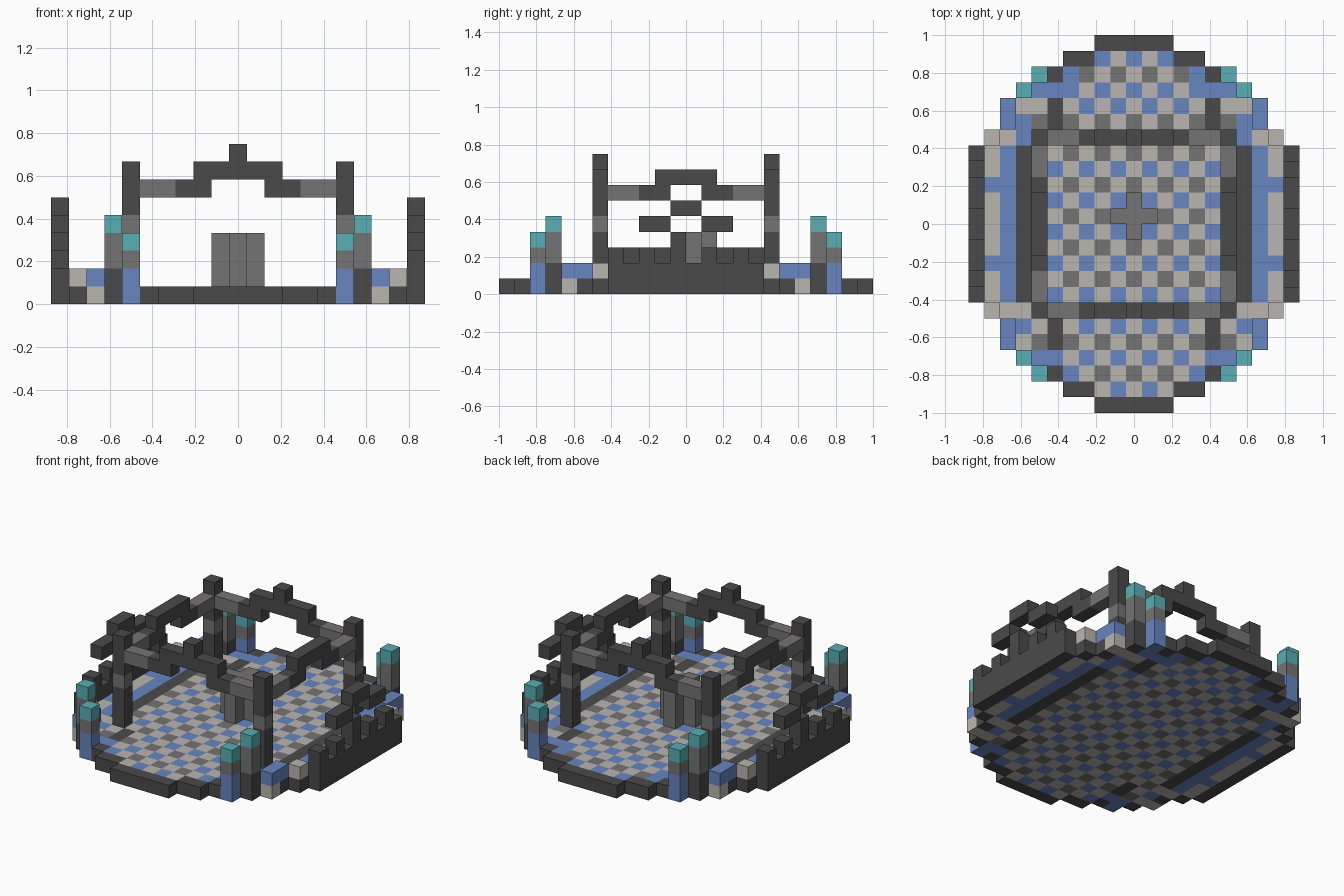
import bpy
import bmesh
from mathutils import Vector

U = 1 / 12  # edge length of one block

cube = bpy.data.objects.get("Cube")
if cube:
    bpy.data.objects.remove(cube, do_unlink=True)


def srgb(hex_code):
    out = []
    for k in (0, 2, 4):
        c = int(hex_code[k:k + 2], 16) / 255
        out.append(c / 12.92 if c <= 0.04045 else ((c + 0.055) / 1.055) ** 2.4)
    return (*out, 1)


def make_material(name, hex_code):
    mat = bpy.data.materials.new(name)
    mat.use_nodes = True
    mat.diffuse_color = srgb(hex_code)
    bsdf = mat.node_tree.nodes["Principled BSDF"]
    bsdf.inputs["Base Color"].default_value = srgb(hex_code)
    bsdf.inputs["Roughness"].default_value = 0.9
    return mat


DARK, GREY, BEIGE, BLUE, TEAL = range(5)
MATERIALS = [
    make_material("charcoal_stone", "4a4a4a"),
    make_material("grey_stone", "757373"),
    make_material("pale_stone", "bab6b0"),
    make_material("blue_stone", "6786c0"),
    make_material("teal_lamp", "58afb3"),
]
AXES = [Vector(v) for v in ((1, 0, 0), (0, 1, 0), (0, 0, 1))]


def build(name, cells):
    """Turn {(i, j, k): colour} blocks into a mesh of their outer faces."""
    bm = bmesh.new()
    for cell, colour in cells.items():
        centre = Vector((cell[0], cell[1] + 0.5, cell[2] + 0.5))
        for a in range(3):
            for s in (-1, 1):
                step = AXES[a] * s
                if tuple(int(c + d) for c, d in zip(cell, step)) in cells:
                    continue
                u, v = AXES[(a + 1) % 3] / 2, AXES[(a + 2) % 3] / 2 * s
                mid = centre + step / 2
                corners = (mid - u - v, mid + u - v, mid + u + v, mid - u + v)
                face = bm.faces.new([bm.verts.new(p * U) for p in corners])
                face.material_index = colour
    bmesh.ops.remove_doubles(bm, verts=bm.verts, dist=U / 100)
    mesh = bpy.data.meshes.new(name)
    bm.to_mesh(mesh)
    bm.free()
    for mat in MATERIALS:
        mesh.materials.append(mat)
    obj = bpy.data.objects.new(name, mesh)
    bpy.context.collection.objects.link(obj)


def column(i, j, colours, base=0):
    return {(i, j, base + k): c for k, c in enumerate(colours)}


def flip(j, side):
    return j if side > 0 else -1 - j


# Floor: stepped oval with a checkered pavement
def half_width(j):
    m = max(j, -1 - j)
    return {11: 2, 10: 4, 9: 6, 8: 7, 7: 8, 6: 8, 5: 9}.get(m, 10)


def floor_colour(i, j):
    x, m = abs(i), max(j, -1 - j)
    if x == 10 or m == 11 or (m == 10 and x > 2) or (m == 9 and x == 5):
        return DARK
    if m < 5:
        if x == 9:
            return BLUE if m == 2 else BEIGE
        if x == 8:
            return BLUE
        if x == 7:
            return DARK
    if m == 5 and x > 7:
        return DARK if x == 9 else BEIGE
    if m in (6, 7):
        if x == 8:
            return BEIGE if m == 7 else DARK
        if x == 7:
            return BEIGE if m == 7 else BLUE
        if x == 5:
            return DARK
    if m == 8 and x > 4:
        return DARK if x == 7 else BLUE
    if m == 9 and x > 3:
        return BLUE
    if (i + j) % 2:
        return BEIGE
    return BLUE if (j % 2 == 1) == (j < 8) else GREY


build("floor", {(i, j, 0): floor_colour(i, j)
                for j in range(-12, 12)
                for i in range(-half_width(j), half_width(j) + 1)})

# Central pillar with a cross-shaped section
pillar = {}
for i, j in ((0, 0), (1, 0), (-1, 0), (0, 1), (0, -1)):
    pillar.update(column(i, j, [GREY] * 3, 1))
build("central_pillar", pillar)

for side, side_name in ((1, "left"), (-1, "right")):
    # Side wall with battlements, and the floating arch above it
    wall = {(side * 10, j, 1): DARK for j in range(-5, 5)}
    for j in range(-5, 5, 2):
        wall[(side * 10, flip(j, side), 2)] = DARK
    wall[(side * 10, flip(-1, side), 3)] = DARK
    build(side_name + "_wall", wall)
    arch = {(side * 10, j, 4): DARK for j in (-3, -2, 1, 2)}
    arch.update({(side * 10, j, 5): DARK for j in (-1, 0)})
    build(side_name + "_floating_arch", arch)

    # Beam running from front post to back post
    beam = {}
    for j in range(1, 5):
        for end in (1, -1):
            beam[(side * 6, flip(j, end), 6)] = GREY if j > 2 else DARK
    beam.update({(side * 6, j, 7): DARK for j in range(-2, 2)})
    build(side_name + "_beam", beam)

    for end, end_name in ((1, "back"), (-1, "front")):
        label = end_name + "_" + side_name
        # Corner post
        build(label + "_post", column(side * 6, flip(5, end),
                                      [DARK] * 3 + [GREY] + [DARK] * 3, 1))
        # Lamp columns
        build(label + "_short_lamp",
              column(side * 6, flip(9, end), [BLUE, GREY, TEAL], 1))
        build(label + "_tall_lamp",
              column(side * 7, flip(8, end), [DARK, GREY, GREY, TEAL], 1))
        # Low parapet blocks
        build(label + "_parapet", {
            (side * 8, flip(7, end), 1): BLUE,
            (side * 8, flip(6, end), 1): BLUE,
            (side * 9, flip(5, end), 1): BEIGE})

# Stepped gable beams at the front and back
for end, end_name in ((1, "back"), (-1, "front")):
    j = flip(5, end)
    gable = {(s * i, j, 6): GREY if i > 3 else DARK
             for i in range(2, 6) for s in (1, -1)}
    gable.update({(i, j, 7): DARK for i in range(-2, 3)})
    gable[(0, j, 8)] = DARK
    build(end_name + "_gable", gable)
